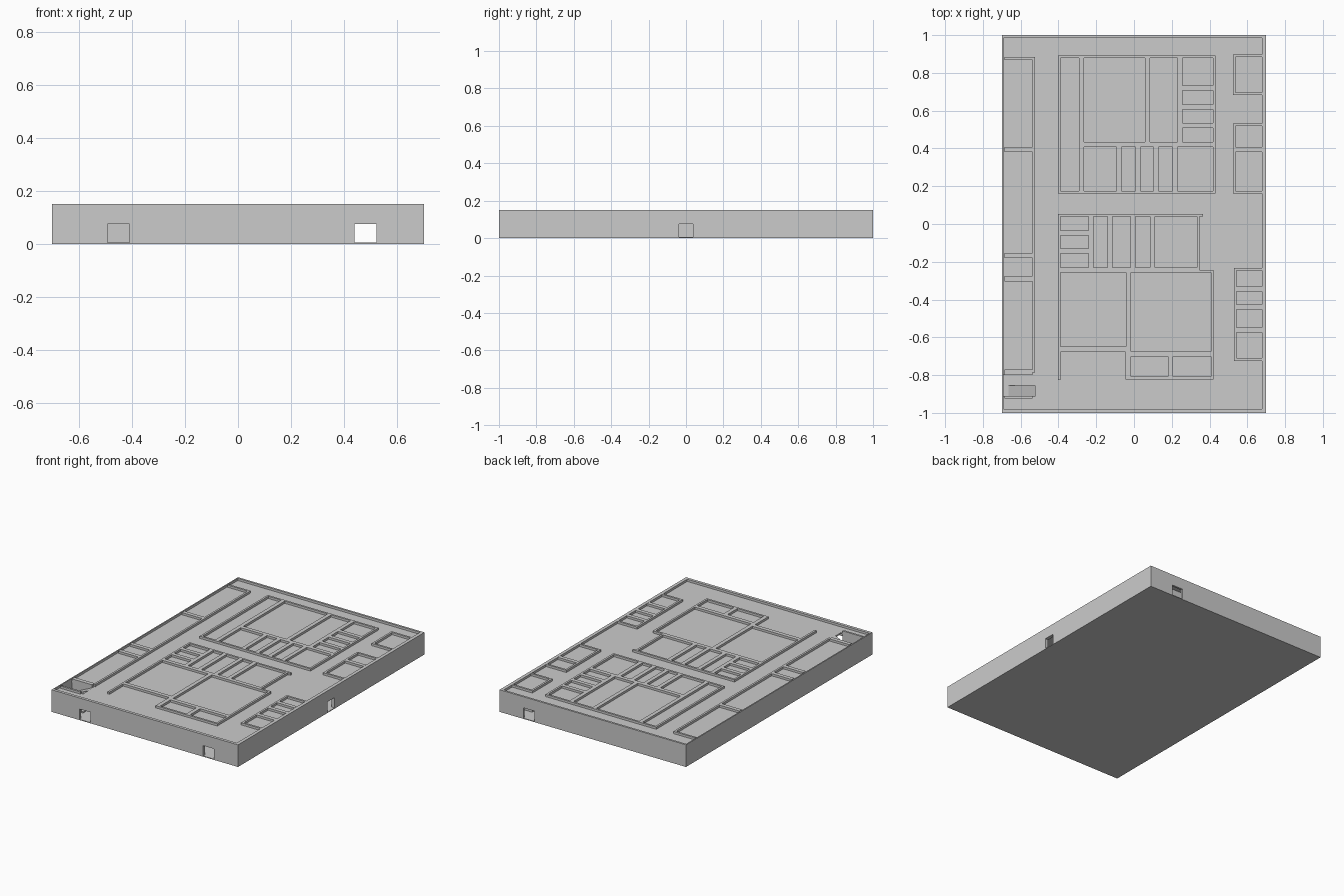
import bpy, bmesh
from mathutils import Matrix

if "Cube" in bpy.data.objects:
    bpy.data.objects.remove(bpy.data.objects["Cube"])

H, FLOOR, DECK, T = 0.15, 0.005, 0.135, 0.0135


def box(bm, x0, x1, y0, y1, z0, z1):
    m = Matrix.Translation(((x0 + x1) / 2, (y0 + y1) / 2, (z0 + z1) / 2))
    m = m @ Matrix.Diagonal((x1 - x0, y1 - y0, z1 - z0, 1))
    bmesh.ops.create_cube(bm, size=1, matrix=m)


def finish(bm, name):
    me = bpy.data.meshes.new(name)
    bm.to_mesh(me)
    bm.free()
    ob = bpy.data.objects.new(name, me)
    bpy.context.collection.objects.link(ob)
    return ob


def wall(bm, x0, x1, y0, y1, doors=(), width=0.04, height=0.055):
    """Wall along its longer axis, with lintels over each door centre."""
    along_x = x1 - x0 > y1 - y0
    a, end = (x0, x1) if along_x else (y0, y1)

    def piece(s, e, z0):
        if along_x:
            box(bm, s, e, y0, y1, z0, H)
        else:
            box(bm, x0, x1, s, e, z0, H)
    for d in doors:
        piece(a, d - width / 2, 0)
        piece(d - width / 2, d + width / 2, height)
        a = d + width / 2
    piece(a, end, 0)


def room(bm, x0, x1, y0, y1, door, skip=""):
    cx, cy = [(x0 + x1) / 2], [(y0 + y1) / 2]
    if "W" not in skip:
        wall(bm, x0, x0 + T, y0, y1, cy if door == "W" else ())
    if "E" not in skip:
        wall(bm, x1 - T, x1, y0, y1, cy if door == "E" else ())
    if "S" not in skip:
        wall(bm, x0 + T, x1 - T, y0, y0 + T, cx if door == "S" else ())
    if "N" not in skip:
        wall(bm, x0 + T, x1 - T, y1 - T, y1, cx if door == "N" else ())


def rooms(name, xs, ys, door, skip=""):
    """Grid of rooms between the given x and y boundaries."""
    bm = bmesh.new()
    for x0, x1 in zip(xs, xs[1:]):
        for y1, y0 in zip(ys, ys[1:]):
            room(bm, x0, x1, y0, y1, door, skip)
    return finish(bm, name)


# Outer shell with entrance openings
bm = bmesh.new()
wall(bm, -0.7, 0.7, -1, -0.98, (-0.45, 0.48), 0.083, 0.075)
wall(bm, -0.7, 0.7, 0.986, 1, (0.48,), 0.083, 0.075)
wall(bm, -0.7, -0.692, -0.98, 0.986)
wall(bm, 0.677, 0.7, -0.98, 0.986, (0,), 0.075, 0.075)
finish(bm, "outer_walls")

# Ground slab
bm = bmesh.new()
box(bm, -0.7, 0.7, -1, 1, 0, FLOOR)
finish(bm, "ground_slab")

# Upper deck, leaving the stairwell open
bm = bmesh.new()
z = DECK - 0.01
box(bm, -0.525, 0.68, -0.985, 0.99, z, DECK)
box(bm, -0.695, -0.525, -0.797, 0.99, z, DECK)
box(bm, -0.695, -0.525, -0.985, -0.913, z, DECK)
finish(bm, "upper_deck")

# North central block
rooms("north_side_room", [-0.402, -0.278], [0.893, 0.162], "W")
rooms("north_halls", [-0.278, 0.071, 0.243], [0.893, 0.421], "N")
rooms("north_small_rooms", [0.243, 0.431], [0.893, 0.721, 0.62, 0.522, 0.421], "E")
rooms("north_lower_row", [-0.278, -0.08, 0.021, 0.117, 0.218, 0.431], [0.421, 0.162], "S")

# South central block
rooms("south_small_rooms", [-0.402, -0.227], [0.053, -0.048, -0.143, -0.244], "N")
rooms("south_upper_row", [-0.227, -0.127, -0.005, 0.097, 0.347], [0.053, -0.244], "N")
rooms("south_west_hall", [-0.402, -0.03], [-0.244, -0.663], "W")
rooms("south_east_hall", [-0.03, 0.42], [-0.244, -0.688], "E")
rooms("south_lower_row", [-0.03, 0.193, 0.42], [-0.688, -0.822], "S")

# Free wall ends around the open-fronted room
bm = bmesh.new()
box(bm, -0.402, -0.388, -0.825, -0.663, 0, H)
box(bm, -0.402, -0.03, -0.677, -0.663, 0, H)
box(bm, -0.044, -0.03, -0.822, -0.663, 0, H)
box(bm, 0.347, 0.365, 0.04, 0.053, 0, H)
finish(bm, "stub_walls")

# Perimeter rooms
rooms("west_rooms", [-0.7, -0.523], [0.883, 0.394, -0.166], "E", "W")
rooms("west_store", [-0.7, -0.523], [-0.166, -0.29, -0.785], "E", "W")
rooms("stairwell_walls", [-0.7, -0.523], [-0.785, -0.925], "", "WE")
rooms("north_east_room", [0.525, 0.69], [0.898, 0.682], "W", "E")
rooms("east_rooms", [0.525, 0.69], [0.533, 0.394, 0.162], "W", "E")
rooms("south_east_rooms", [0.53, 0.69], [-0.233, -0.345, -0.44, -0.562, -0.724], "W", "E")


# Two-flight stair ramps with a landing between them
def ramp(name, y0, y1, z_east, z_west):
    bm = bmesh.new()
    profile = [(-0.525, z_east), (-0.665, z_west),
               (-0.665, z_west - 0.01), (-0.525, z_east - 0.01)]
    face = bm.faces.new([bm.verts.new((x, y0, zz)) for x, zz in profile])
    ext = bmesh.ops.extrude_face_region(bm, geom=[face])["geom"]
    verts = [v for v in ext if isinstance(v, bmesh.types.BMVert)]
    bmesh.ops.translate(bm, verts=verts, vec=(0, y1 - y0, 0))
    bmesh.ops.recalc_face_normals(bm, faces=bm.faces)
    finish(bm, name)


ramp("lower_flight", -0.912, -0.855, 0.012, 0.07)
ramp("upper_flight", -0.855, -0.797, DECK, 0.07)
bm = bmesh.new()
box(bm, -0.693, -0.665, -0.912, -0.797, 0.06, 0.07)
finish(bm, "stair_landing")
